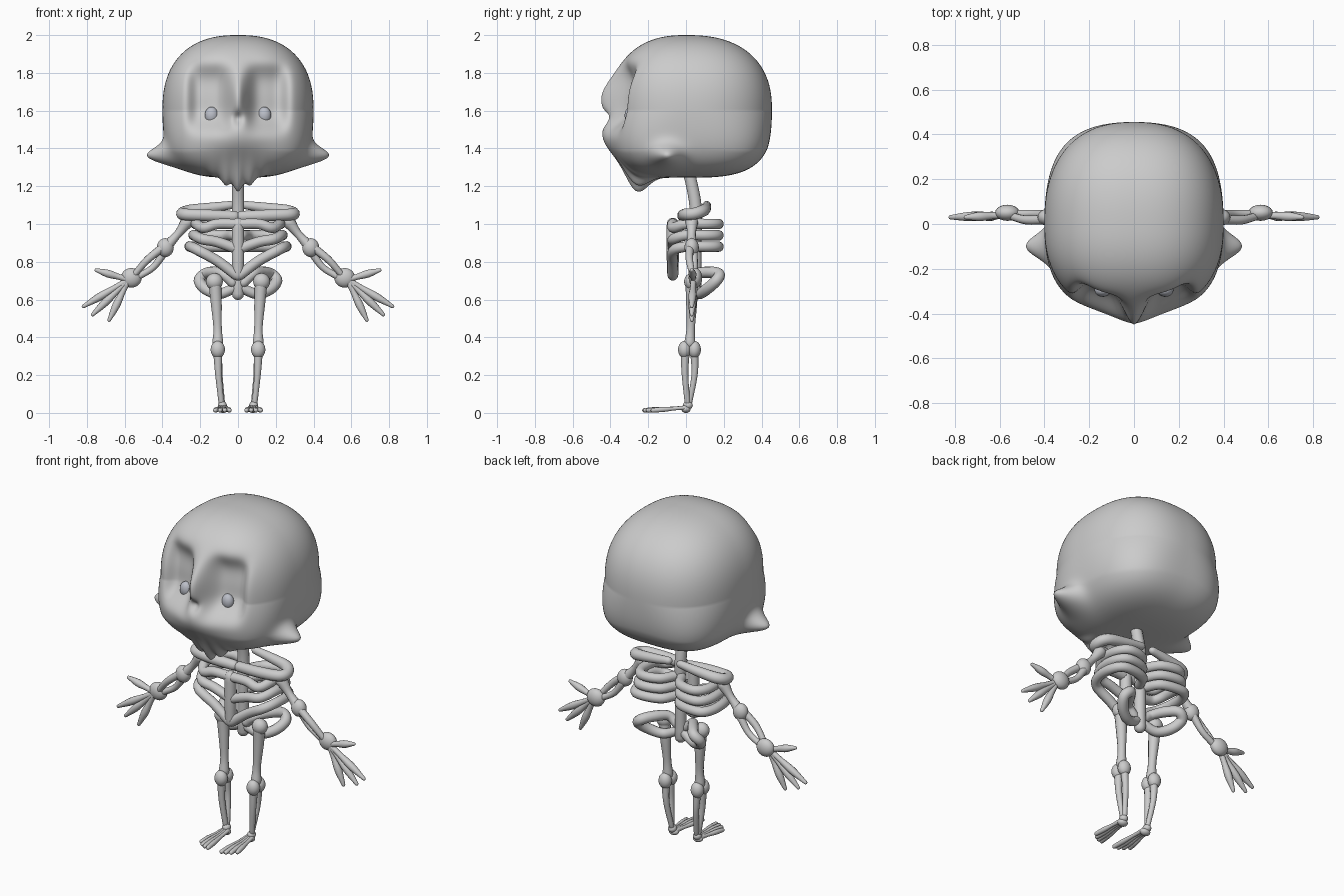
import bpy, bmesh
from math import exp, tan, pi, sin, cos
from mathutils import Vector, Matrix

if "Cube" in bpy.data.objects:
    bpy.data.objects.remove(bpy.data.objects["Cube"])


def finish(name, bm, mirror):
    bmesh.ops.recalc_face_normals(bm, faces=bm.faces)
    me = bpy.data.meshes.new(name)
    bm.to_mesh(me)
    bm.free()
    for p in me.polygons:
        p.use_smooth = True
    ob = bpy.data.objects.new(name, me)
    bpy.context.collection.objects.link(ob)
    if mirror:
        ob.modifiers.new("mirror", 'MIRROR')
    return ob


def bone(name, pts, mirror=True, seg=12, steps=6):
    """Round-ended tube through (x, y, z, radius) points."""
    P = [Vector(p) for p in pts]
    P = [2 * P[0] - P[1]] + P + [2 * P[-1] - P[-2]]
    path = []
    for i in range(1, len(P) - 2):
        a, b, c, d = P[i - 1:i + 3]
        for k in range(steps):
            t = k / steps
            path.append(0.5 * (2 * b + (c - a) * t + (2 * a - 5 * b + 4 * c - d) * t * t
                               + (3 * b - a - 3 * c + d) * t ** 3))
    path.append(P[-2])
    pos, rad = [q.to_3d() for q in path], [q[3] for q in path]
    tan_ = [(pos[min(i + 1, len(pos) - 1)] - pos[max(i - 1, 0)]).normalized()
            for i in range(len(pos))]
    rings = [(pos[0] - tan_[0] * rad[0] * cos(a), tan_[0], rad[0] * sin(a)) for a in (0.15, 0.55, 1.05)]
    rings += list(zip(pos, tan_, rad))
    rings += [(pos[-1] + tan_[-1] * rad[-1] * cos(a), tan_[-1], rad[-1] * sin(a)) for a in (1.05, 0.55, 0.15)]
    bm = bmesh.new()
    side, prev, old = tan_[0].orthogonal().normalized(), tan_[0], None
    for c, t, r in rings:
        side = prev.rotation_difference(t) @ side
        prev, other = t, t.cross(side)
        ring = [bm.verts.new(c + r * (side * cos(2 * pi * k / seg) + other * sin(2 * pi * k / seg)))
                for k in range(seg)]
        if old:
            for k in range(seg):
                bm.faces.new((old[k], old[(k + 1) % seg], ring[(k + 1) % seg], ring[k]))
        else:
            bm.faces.new(ring)
        old = ring
    bm.faces.new(old)
    return finish(name, bm, mirror)


def ball(name, loc, size, mirror=True):
    bm = bmesh.new()
    bmesh.ops.create_uvsphere(bm, u_segments=20, v_segments=12, radius=1,
                              matrix=Matrix.Translation(loc) @ Matrix.Diagonal((*size, 1)))
    return finish(name, bm, mirror)


def bump(v, c, s, power=2):
    return exp(-sum(abs((a - b) / w) ** power for a, b, w in zip(v, c, s)))


# Skull: boxy rounded cranium with sockets, nose, cheek knobs and upper jaw
bm = bmesh.new()
bmesh.ops.create_cube(bm, size=2)
bmesh.ops.subdivide_edges(bm, edges=bm.edges[:], cuts=59, use_grid_fill=True)
for vert in bm.verts:
    d = Vector([tan(c * pi / 4) for c in vert.co]).normalized()
    p = 2.4 + 0.8 * min(1, max(0, -2 * d.z))
    d /= sum(abs(c) ** p for c in d) ** (1 / p)
    v = Vector((0.4 * d.x, (0.455 if d.y > 0 else 0.40) * d.y,
                1.6 + (0.4 if d.z > 0 else 0.355) * d.z))
    ax, sgn = abs(v.x), (1 if v.x > 0 else -1)
    q = (ax, v.y, v.z)
    off = Vector((0, 0, 0))
    if v.y < -0.1:
        front = min(1, (-0.1 - v.y) / 0.12)
        off.y += 0.10 * front * bump((ax, v.z), (0.155, 1.67), (0.10, 0.16), 4)
        off.y -= 0.05 * front * bump((ax, v.z), (0, 1.67), (0.035, 0.11))
        off.y -= 0.048 * front * bump((ax, v.z), (0, 1.46), (0.13, 0.10))
        off.y += 0.04 * front * bump((ax, v.z), (0, 1.56), (0.026, 0.035))
    off.x += sgn * 0.125 * bump(q, (0.37, -0.10, 1.355), (0.12, 0.075, 0.06))
    jaw = bump(q, (0, -0.26, 1.27), (0.105, 0.08, 0.09))
    off.z -= jaw * (0.085 + 0.018 * cos(2 * pi * ax / 0.07))
    vert.co = v + off
finish("skull", bm, False)

# Eyes
eyes = ball("eyes", (0.14, -0.295, 1.575), (0.036, 0.03, 0.045))
mat = bpy.data.materials.new("eye_grey")
mat.diffuse_color = (0.5, 0.52, 0.58, 1)
mat.use_nodes = True
mat.node_tree.nodes["Principled BSDF"].inputs["Base Color"].default_value = mat.diffuse_color
eyes.data.materials.append(mat)

# Spine and breastbone
bone("spine", [(0, 0.01, 1.30, .032), (0, 0.05, 1.10, .033), (0, 0.05, 0.9, .033), (0, 0.05, 0.63, .033)], False)
bone("breastbone", [(0, -0.07, 1.0, .033), (0, -0.07, 0.85, .034), (0, -0.07, 0.73, .03)], False)

# Ribs: wrap from spine round to breastbone, lower ones dropping at the front
for i, (z, zf, w) in enumerate([(1.0, 1.0, 0.22), (0.94, 0.87, 0.23), (0.88, 0.73, 0.25)]):
    r = 0.028
    bone(f"rib_{i + 1}", [(0.02, 0.07, z, r), (0.07, 0.15, z, r), (w - 0.05, 0.17, z, r),
                          (w, 0.11, z, r), (w, 0.0, z, r), (w - 0.04, -0.065, z - 0.02, r),
                          (0.11, -0.07, (z + zf) / 2, r), (0.01, -0.07, zf, r)])

# Shoulder loops: collarbone in front, shoulder blade bar behind
bone("shoulder", [(0.02, -0.01, 1.04, .03), (0.15, -0.015, 1.045, .032), (0.27, 0.0, 1.05, .032),
                  (0.295, 0.045, 1.055, .032), (0.26, 0.09, 1.07, .032), (0.15, 0.105, 1.085, .028),
                  (0.04, 0.11, 1.10, .022)])

# Arms
bone("upper_arm", [(0.27, 0.03, 1.01, .035), (0.32, 0.03, 0.945, .022), (0.375, 0.03, 0.885, .03)])
ball("elbow", (0.385, 0.03, 0.875), (0.045, 0.038, 0.05))
bone("forearm_outer", [(0.40, 0.02, 0.875, .022), (0.48, 0.018, 0.81, .02), (0.55, 0.035, 0.73, .016)])
bone("forearm_inner", [(0.39, 0.04, 0.85, .022), (0.45, 0.045, 0.77, .018), (0.54, 0.045, 0.715, .018)])
ball("wrist", (0.565, 0.05, 0.715), (0.055, 0.036, 0.052))

# Fingers and thumb
for i, (x, z) in enumerate([(0.755, 0.757), (0.825, 0.56), (0.775, 0.515), (0.685, 0.485)]):
    a, b = Vector((0.58, 0.04, 0.705)), Vector((x, 0.03, z))
    bone("thumb" if i == 0 else f"finger_{i}",
         [(*a, .016), (*a.lerp(b, 0.3), .016), (*a.lerp(b, 0.62), .021), (*a.lerp(b, 0.97), .010)])

# Pelvis loops and hips
bone("pelvis", [(0.03, 0.04, 0.69, .026), (0.08, 0.05, 0.735, .027), (0.13, 0.12, 0.745, .03),
                (0.175, 0.175, 0.735, .03), (0.205, 0.16, 0.70, .03), (0.17, 0.11, 0.655, .03),
                (0.10, 0.07, 0.63, .028), (0.02, 0.05, 0.66, .026)])
ball("hip", (0.125, 0.03, 0.695), (0.045, 0.04, 0.045))

# Legs
bone("thigh", [(0.122, 0.03, 0.68, .034), (0.115, 0.03, 0.58, .03), (0.108, 0.025, 0.45, .023), (0.107, 0.02, 0.37, .03)])
for side, y in (("front", -0.008), ("back", 0.045)):
    ball("knee_" + side, (0.107, y, 0.335), (0.038, 0.034, 0.046))
bone("shin", [(0.107, -0.005, 0.31, .024), (0.103, -0.005, 0.2, .018), (0.088, 0.008, 0.05, .015)])
bone("calf_bone", [(0.105, 0.045, 0.31, .022), (0.098, 0.045, 0.2, .017), (0.082, 0.018, 0.05, .014)])
ball("ankle", (0.083, 0.01, 0.04), (0.024, 0.026, 0.022))
ball("heel", (0.08, 0.0, 0.02), (0.03, 0.025, 0.02))

# Toes
for i, (x, y) in enumerate([(0.045, -0.22), (0.07, -0.215), (0.095, -0.20), (0.12, -0.175)]):
    a, b = Vector((0.08 + (i - 1.5) * 0.01, 0.0, 0.028)), Vector((x, y, 0.014))
    bone(f"toe_{i + 1}", [(*a, .012), (*a.lerp(b, 0.35), .010), (*a.lerp(b, 0.7), .014), (*b, .012)])
